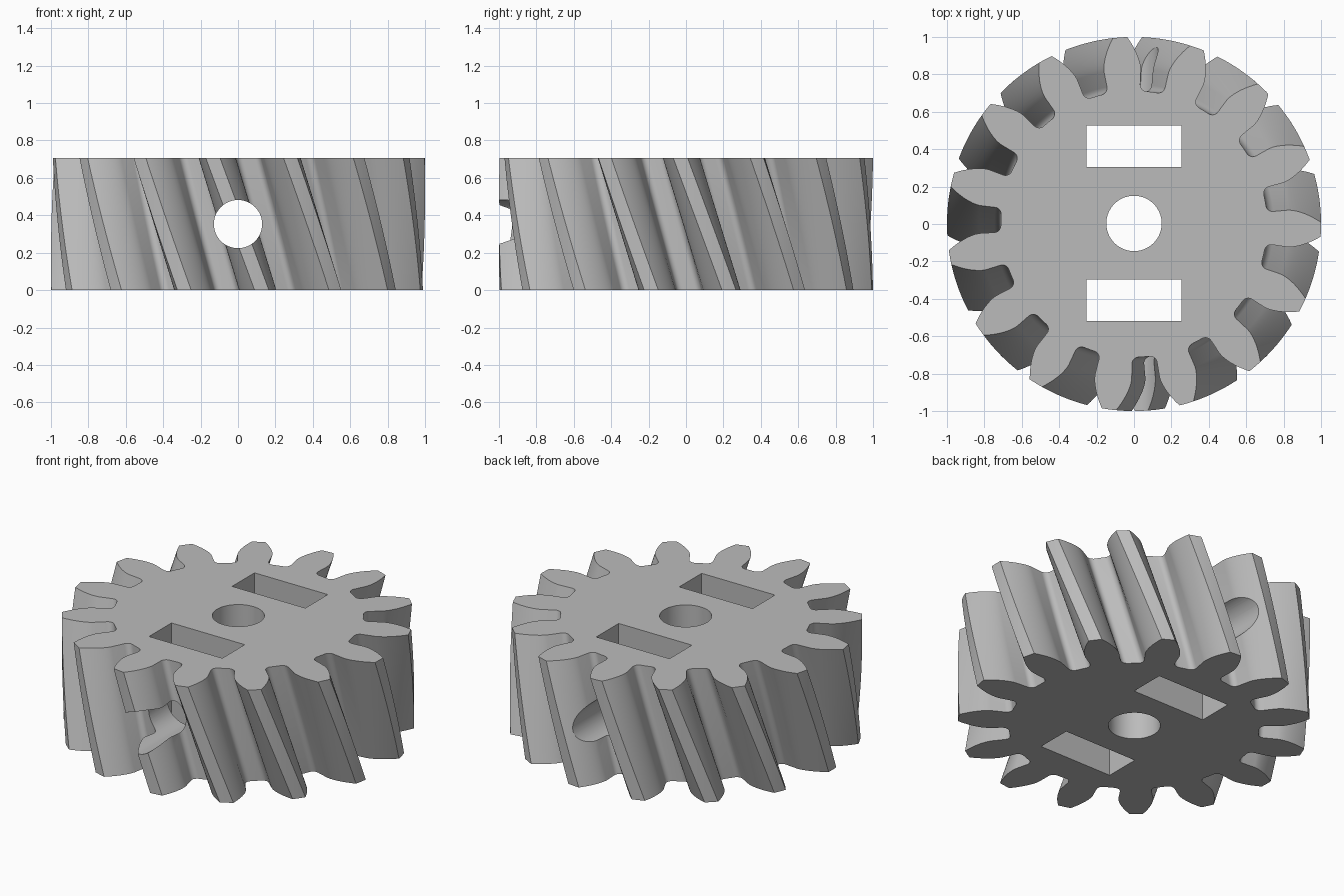
import bpy, bmesh, math
from mathutils import Matrix

if "Cube" in bpy.data.objects:
    bpy.data.objects.remove(bpy.data.objects["Cube"])

TEETH, HEIGHT, TWIST, START = 15, 0.706, 15.0, 94.3
TIP, ROOT, BASE, FILLET = 1.0, 0.712, 0.829, 0.035
FLANK = math.radians(6.85)      # half tooth angle at the base circle
LAYERS = 12


def half_tooth():
    """Polar points (radius, angle) from the middle of a gap up to the tooth tip."""
    pts = [(ROOT, math.pi / TEETH)]
    for i in range(6, -1, -1):   # rounded root corner
        t = math.pi / 2 * i / 6
        pts.append((ROOT + FILLET * (1 - math.sin(t)),
                    FLANK + FILLET / ROOT * (1 - math.cos(t))))
    for i in range(9):           # involute flank
        r = BASE + (TIP - BASE) * i / 8
        a = math.acos(BASE / r)
        pts.append((r, FLANK - (math.tan(a) - a)))
    pts.append((TIP, pts[-1][1] / 2))
    return pts


def gear_profile():
    half = half_tooth()
    tooth = [(r, -a) for r, a in half] + [(TIP, 0)] + half[:0:-1]
    return [(r, a + math.tau * k / TEETH) for k in range(TEETH) for r, a in tooth]


def make_object(name, bm):
    bmesh.ops.recalc_face_normals(bm, faces=bm.faces)
    mesh = bpy.data.meshes.new(name)
    bm.to_mesh(mesh)
    bm.free()
    obj = bpy.data.objects.new(name, mesh)
    bpy.context.collection.objects.link(obj)
    return obj


# Helical gear body: the profile twisted upward in layers
bm = bmesh.new()
profile = gear_profile()
rings = []
for k in range(LAYERS + 1):
    f = k / LAYERS
    turn = math.radians(START + TWIST * (1 - f))
    rings.append([bm.verts.new((r * math.cos(a + turn), r * math.sin(a + turn), HEIGHT * f))
                  for r, a in profile])
for low, high in zip(rings, rings[1:]):
    for i in range(len(low)):
        bm.faces.new((low[i - 1], low[i], high[i], high[i - 1]))
bm.faces.new(rings[0][::-1])
bm.faces.new(rings[-1])
gear = make_object("helical_gear", bm)


def cylinder_cutter(name, radius, length, matrix):
    bm = bmesh.new()
    bmesh.ops.create_cone(bm, cap_ends=True, segments=64, radius1=radius,
                          radius2=radius, depth=length, matrix=matrix)
    return make_object(name, bm)


def box_cutter(name, centre, size):
    bm = bmesh.new()
    bmesh.ops.create_cube(bm, size=1, matrix=Matrix.Translation(centre) @ Matrix.Diagonal((*size, 1)))
    return make_object(name, bm)


# Axle bore, two rectangular slots and a cross hole from front to back
middle = Matrix.Translation((0, 0.003, HEIGHT / 2))
cutters = [
    cylinder_cutter("axle_bore_cutter", 0.148, 2, middle),
    cylinder_cutter("cross_hole_cutter", 0.129, 3, middle @ Matrix.Rotation(math.pi / 2, 4, "X")),
]
for side, name in ((1, "back_slot_cutter"), (-1, "front_slot_cutter")):
    cutters.append(box_cutter(name, (0, 0.004 + side * 0.411, HEIGHT / 2), (0.508, 0.222, 2)))

bpy.ops.object.select_all(action="DESELECT")
bpy.context.view_layer.objects.active = gear
gear.select_set(True)
for cutter in cutters:
    cutter.hide_render = True
    mod = gear.modifiers.new(cutter.name, "BOOLEAN")
    mod.operation, mod.solver, mod.object = "DIFFERENCE", "EXACT", cutter
    bpy.ops.object.modifier_apply(modifier=mod.name)
for cutter in cutters:
    bpy.data.objects.remove(cutter)

# Plain grey material
grey = bpy.data.materials.new("plain_grey")
grey.use_nodes = True
colour = (0.5, 0.5, 0.5, 1)
grey.diffuse_color = colour
grey.node_tree.nodes["Principled BSDF"].inputs["Base Color"].default_value = colour
gear.data.materials.clear()
gear.data.materials.append(grey)
bpy.ops.object.shade_smooth_by_angle(angle=math.radians(30))
